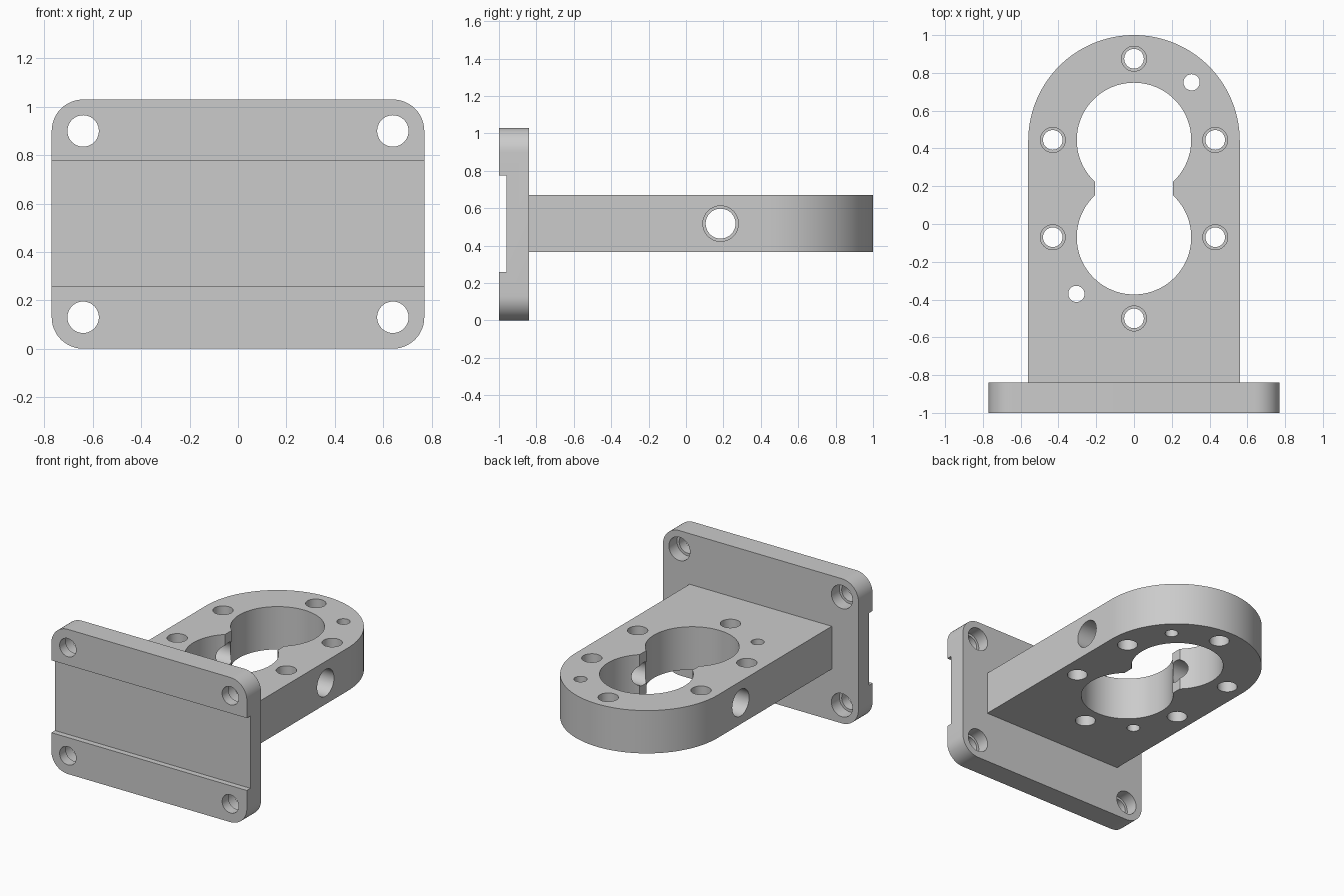
import bpy, bmesh
from math import pi, cos, sin, radians
from mathutils import Matrix, Vector

cube = bpy.data.objects.get("Cube")
if cube:
    bpy.data.objects.remove(cube, do_unlink=True)

grey = bpy.data.materials.new("plain grey")
grey.use_nodes = True
GREY = (0.6, 0.6, 0.6, 1)
grey.diffuse_color = GREY
grey.node_tree.nodes["Principled BSDF"].inputs["Base Color"].default_value = GREY

# Rotations that turn the z axis of a prism towards x, y or z
AXES = {"z": Matrix(), "x": Matrix.Rotation(pi / 2, 4, "Y"),
        "y": Matrix.Rotation(-pi / 2, 4, "X")}


def arc(cx, cy, r, start, end, steps):
    angles = [radians(start + (end - start) * i / steps) for i in range(steps + 1)]
    return [(cx + r * cos(a), cy + r * sin(a)) for a in angles]


def prism(name, outline, depth, axis="z", at=(0, 0, 0)):
    """Extrude an outline along an axis, starting from a point."""
    bm = bmesh.new()
    face = bm.faces.new([bm.verts.new((x, y, 0)) for x, y in outline])
    top = bmesh.ops.extrude_face_region(bm, geom=[face])["geom"]
    bmesh.ops.translate(bm, vec=(0, 0, depth),
                        verts=[v for v in top if isinstance(v, bmesh.types.BMVert)])
    bmesh.ops.recalc_face_normals(bm, faces=bm.faces)
    bm.transform(Matrix.Translation(Vector(at)) @ AXES[axis])
    mesh = bpy.data.meshes.new(name)
    bm.to_mesh(mesh)
    bm.free()
    obj = bpy.data.objects.new(name, mesh)
    obj.data.materials.append(grey)
    bpy.context.collection.objects.link(obj)
    return obj


def box(name, width, height, depth, axis, at):
    w, h = width / 2, height / 2
    return prism(name, [(-w, -h), (w, -h), (w, h), (-w, h)], depth, axis, at)


def activate(obj):
    bpy.ops.object.select_all(action="DESELECT")
    obj.select_set(True)
    bpy.context.view_layer.objects.active = obj


def cut(obj, cutter):
    """Subtract the cutter and discard it."""
    activate(obj)
    mod = obj.modifiers.new("cut", "BOOLEAN")
    mod.operation = "DIFFERENCE"
    mod.solver = "EXACT"
    mod.object = cutter
    bpy.ops.object.modifier_apply(modifier=mod.name)
    bpy.data.objects.remove(cutter, do_unlink=True)


def drill(obj, radius, depth, axis, at, sides=40):
    circle = arc(0, 0, radius, 0, 360, sides)[:-1]
    cut(obj, prism("drill", circle, depth, axis, at))


# Mounting plate with rounded corners
W, H, R = 0.77, 1.03, 0.13
corners = [(W - R, H / 2 - R, 0), (R - W, H / 2 - R, 90),
           (R - W, R - H / 2, 180), (W - R, R - H / 2, 270)]
outline = [p for x, y, a in corners for p in arc(x, y, R, a, a + 90, 12)]
plate = prism("mounting_plate", outline, 0.16, "y", (0, -1, H / 2))

# Wide groove across the front of the plate
cut(plate, box("groove", 2, 0.515, 0.14, "y", (0, -1.1, 0.5175)))

# Corner bolt holes, counterbored from the back
for x in (-0.64, 0.64):
    for z in (R, H - R):
        drill(plate, 0.065, 0.4, "y", (x, -1.1, z))
        drill(plate, 0.083, 0.2, "y", (x, -0.93, z))

# Arm with a rounded end
LOW, HIGH = 0.365, 0.67
arm = prism("arm", [(-0.56, -0.84), (0.56, -0.84)] + arc(0, 0.44, 0.56, 0, 180, 64),
            HIGH - LOW, "z", (0, 0, LOW))

# Two large bores joined by a narrow waist
for y in (-0.07, 0.445):
    drill(arm, 0.303, 1, "z", (0, y, 0), 80)
cut(arm, box("waist", 0.415, 0.3, 1, "z", (0, 0.19, 0)))

# Screw holes around the bores, widened at both ends
screws = [(x, y) for x in (-0.43, 0.43) for y in (-0.07, 0.445)]
for x, y in screws + [(0, 0.875), (0, -0.5)]:
    drill(arm, 0.052, 1, "z", (x, y, 0))
    for z in (HIGH - 0.11, LOW - 0.09):
        drill(arm, 0.066, 0.2, "z", (x, y, z))

# Dowel holes
for s in (-1, 1):
    drill(arm, 0.043, 1, "z", (s * 0.305, 0.19 + s * 0.56, 0))

# Cross hole through both sides, widened from the outside
drill(arm, 0.08, 2, "x", (-1, 0.185, 0.5175))
for x in (-0.76, 0.36):
    drill(arm, 0.095, 0.4, "x", (x, 0.185, 0.5175))

for part in (plate, arm):
    activate(part)
    bpy.ops.object.shade_smooth_by_angle(angle=radians(30))
